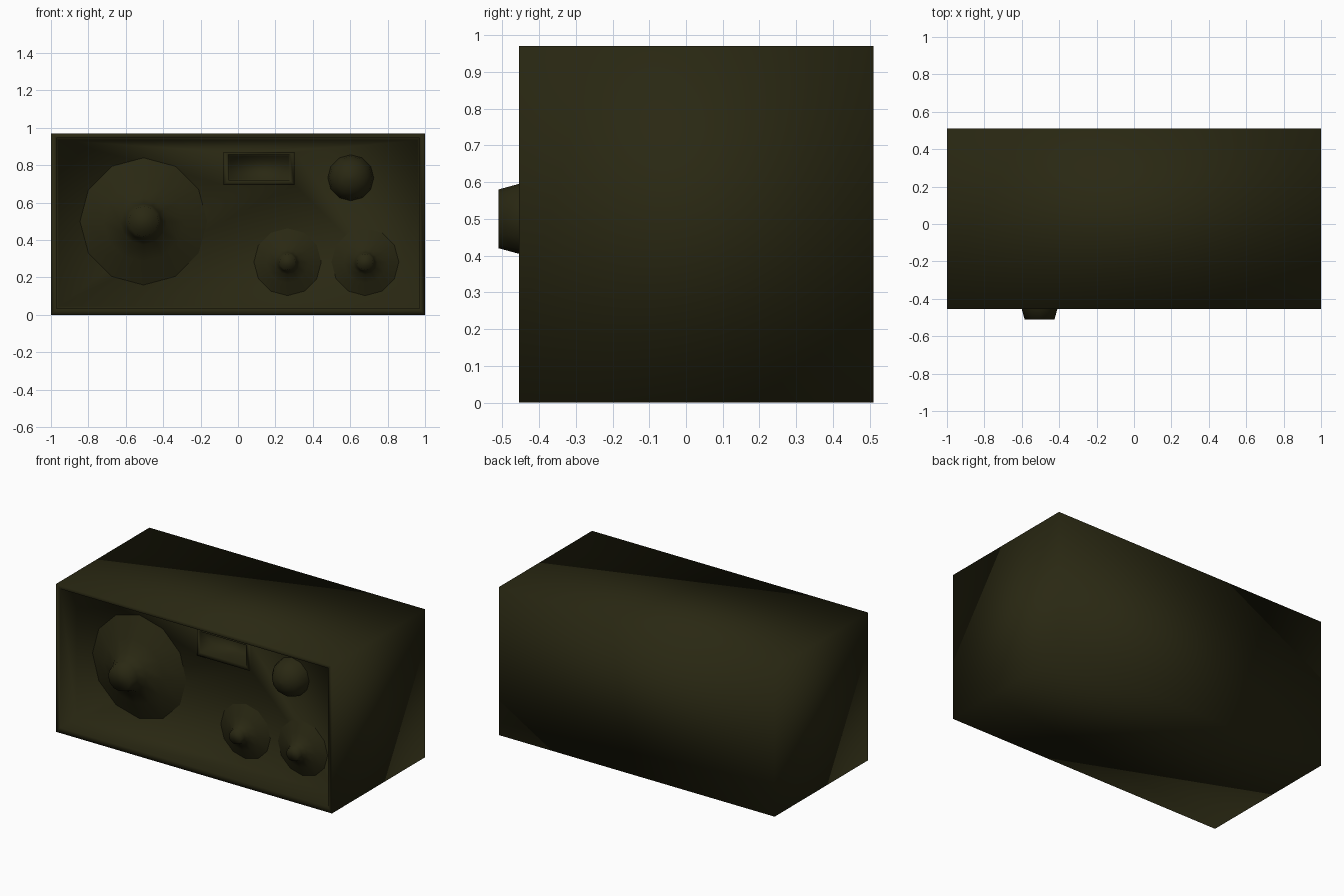
import bpy, bmesh, math

if "Cube" in bpy.data.objects:
    bpy.data.objects.remove(bpy.data.objects["Cube"])

# One dark olive colour for the whole cabinet
olive = bpy.data.materials.new("dark_olive")
olive.diffuse_color = (0.0225, 0.0210, 0.0062, 1)
olive.use_nodes = True
olive.node_tree.nodes["Principled BSDF"].inputs["Base Color"].default_value = olive.diffuse_color

PANEL_Y = -0.30   # depth of the recessed front panel
SIDES = 12


def rect(x0, x1, z0, z1, y):
    """Rectangular ring, anticlockwise seen from the front."""
    return [(x0, y, z0), (x1, y, z0), (x1, y, z1), (x0, y, z1)]


def circle(cx, cz, r, y):
    """Round ring, anticlockwise seen from the front."""
    return [(cx + r * math.cos(2 * math.pi * i / SIDES), y,
             cz + r * math.sin(2 * math.pi * i / SIDES)) for i in range(SIDES)]


def loft(name, rings, close_back=False):
    """Skin rings from back to front and cap the last one."""
    bm = bmesh.new()
    loops = [[bm.verts.new(p) for p in ring] for ring in rings]
    n = len(loops[0])
    for a, b in zip(loops, loops[1:]):
        for i in range(n):
            j = (i + 1) % n
            bm.faces.new((a[i], a[j], b[j], b[i]))
    bm.faces.new(loops[-1])
    if close_back:
        bm.faces.new(loops[0][::-1])
    for f in bm.faces:
        f.smooth = True
    mesh = bpy.data.meshes.new(name)
    bm.to_mesh(mesh)
    bm.free()
    mesh.materials.append(olive)
    ob = bpy.data.objects.new(name, mesh)
    bpy.context.collection.objects.link(ob)
    return ob


# Cabinet: outer box, rim, recessed panel, raised port frame and port hole
loft("cabinet", [
    rect(-1, 1, 0, 0.97, 0.51),
    rect(-1, 1, 0, 0.97, -0.455),
    rect(-0.97, 0.97, 0.035, 0.945, -0.455),
    rect(-0.96, 0.96, 0.045, 0.935, PANEL_Y),
    rect(-0.077, 0.302, 0.695, 0.87, PANEL_Y),
    rect(-0.077, 0.302, 0.695, 0.87, PANEL_Y - 0.015),
    rect(-0.052, 0.277, 0.72, 0.857, PANEL_Y - 0.015),
    rect(-0.045, 0.27, 0.725, 0.85, PANEL_Y + 0.12),
], close_back=True)

# Flared speaker cones with a blunt centre plug (radius, height above panel)
FLARE = [(0.34, 0.0), (0.215, 0.06), (0.125, 0.105), (0.095, 0.155), (0.08, 0.21)]


def speaker(name, cx, cz, radius):
    s = radius / 0.34
    loft(name, [circle(cx, cz, r * s, PANEL_Y - h * s) for r, h in FLARE])


speaker("woofer", -0.505, 0.50, 0.34)
speaker("left_mid_speaker", 0.265, 0.283, 0.18)
speaker("right_mid_speaker", 0.68, 0.283, 0.18)

# Domed tweeter
R = 0.123
loft("tweeter_dome", [circle(0.603, 0.733, R * math.cos(math.radians(a)),
                             PANEL_Y - R * math.sin(math.radians(a)))
                      for a in (0, 22, 45, 67, 86)])
